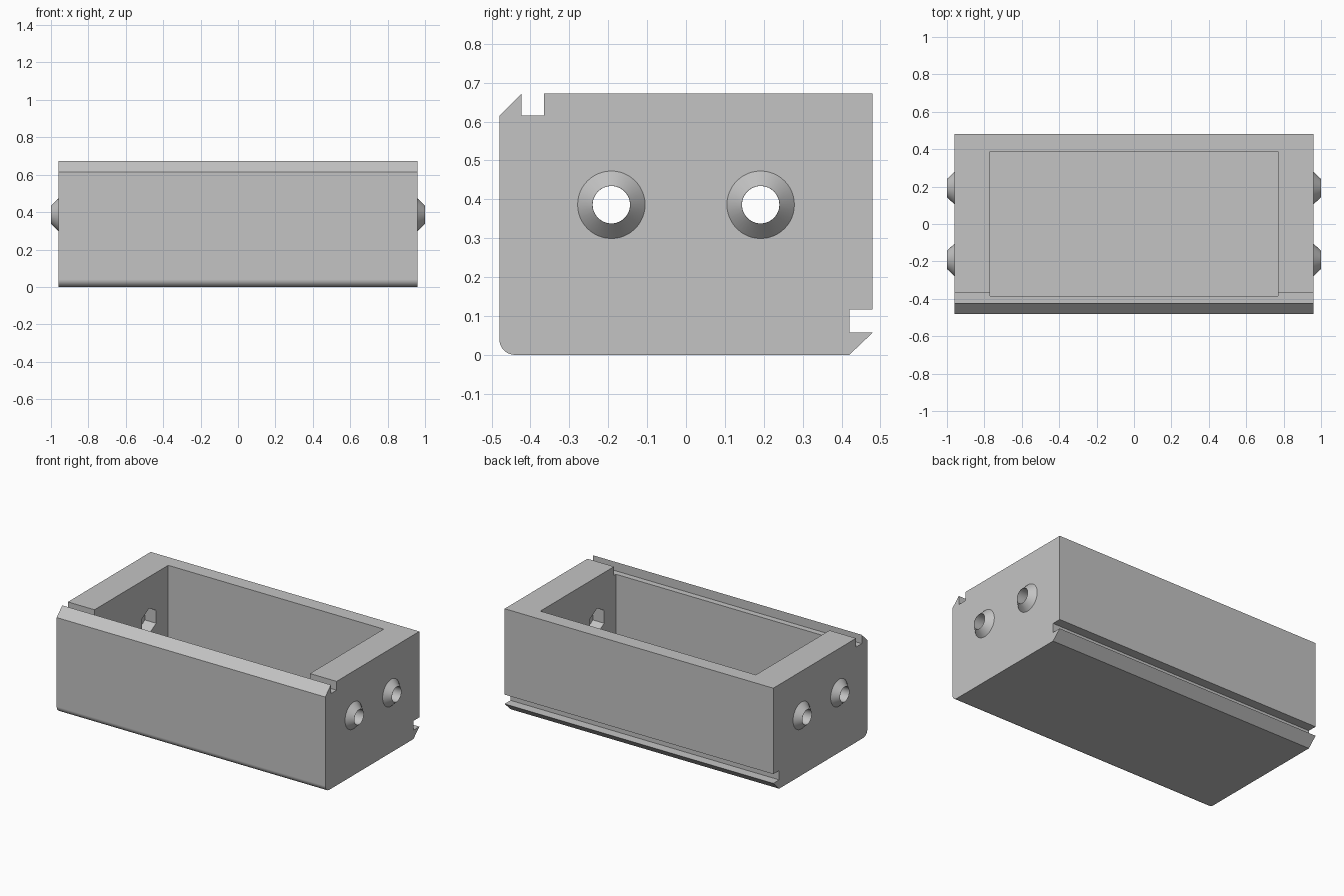
import bpy
import bmesh
from math import cos, sin, pi, radians
from mathutils import Matrix

if "Cube" in bpy.data.objects:
    bpy.data.objects.remove(bpy.data.objects["Cube"], do_unlink=True)

grey = bpy.data.materials.new("plain grey")
grey.use_nodes = True
grey.diffuse_color = (0.55, 0.55, 0.55, 1)
grey.node_tree.nodes["Principled BSDF"].inputs["Base Color"].default_value = (0.55, 0.55, 0.55, 1)

END, HEIGHT, HALF_DEPTH = 0.96, 0.672, 0.48
HOLE_Y, HOLE_Z = 0.192, 0.386


def finish(name, bm):
    bmesh.ops.recalc_face_normals(bm, faces=bm.faces)
    mesh = bpy.data.meshes.new(name)
    bm.to_mesh(mesh)
    bm.free()
    mesh.materials.append(grey)
    obj = bpy.data.objects.new(name, mesh)
    bpy.context.collection.objects.link(obj)
    return obj


def extrude_profile(name, points, half_length):
    bm = bmesh.new()
    face = bm.faces.new([bm.verts.new((-half_length, y, z)) for y, z in points])
    grown = bmesh.ops.extrude_face_region(bm, geom=[face])["geom"]
    moved = [v for v in grown if isinstance(v, bmesh.types.BMVert)]
    bmesh.ops.translate(bm, verts=moved, vec=(2 * half_length, 0, 0))
    return finish(name, bm)


def spindle(name, x0, r0, x1, r1, y, sides, turn=0):
    """Cone or prism lying along x from x0 to x1."""
    bm = bmesh.new()
    bmesh.ops.create_cone(bm, cap_ends=True, segments=sides, radius1=r0, radius2=r1,
                          depth=abs(x1 - x0))
    side = 1 if x1 > x0 else -1
    place = (Matrix.Translation(((x0 + x1) / 2, y, HOLE_Z))
             @ Matrix.Rotation(turn, 4, 'X') @ Matrix.Rotation(side * pi / 2, 4, 'Y'))
    bmesh.ops.transform(bm, matrix=place, verts=bm.verts)
    return finish(name, bm)


def combine(target, other, operation):
    mod = target.modifiers.new(operation.lower(), 'BOOLEAN')
    mod.operation, mod.solver, mod.object = operation, 'EXACT', other
    other.hide_render = True
    bpy.context.view_layer.objects.active = target
    bpy.ops.object.modifier_apply(modifier=mod.name)
    bpy.data.objects.remove(other, do_unlink=True)


# Outer body: rounded lower front edge, hooked rail grooves on two corners
R, STEPS = 0.04, 10
profile = [(-HALF_DEPTH + R - R * cos(a), R - R * sin(a))
           for a in (i * pi / 2 / STEPS for i in range(STEPS + 1))]
profile += [(0.42, 0), (0.48, 0.057), (0.42, 0.057), (0.42, 0.117), (0.48, 0.117),
            (0.48, HEIGHT), (-0.365, HEIGHT), (-0.365, 0.615),
            (-0.423, 0.615), (-0.423, HEIGHT), (-0.48, 0.615)]
box = extrude_profile("hollow_box", profile, END)

# Open cavity
cavity = extrude_profile("cavity_cutter",
                         [(-0.385, 0.096), (0.387, 0.096), (0.387, 0.8), (-0.385, 0.8)], 0.77)
combine(box, cavity, 'DIFFERENCE')

# Conical bosses with through holes and hexagonal pockets inside
for side in (-1, 1):
    for y in (-HOLE_Y, HOLE_Y):
        boss = spindle("boss", side * 0.92, 0.125, side, 0.0485, y, 48)
        combine(box, boss, 'UNION')
        hole = spindle("hole_cutter", side * 0.7, 0.048, side * 1.1, 0.048, y, 48)
        combine(box, hole, 'DIFFERENCE')
        pocket = spindle("pocket_cutter", side * 0.7, 0.083, side * 0.85, 0.083, y, 6)
        # Turn the hexagon so that a corner points straight up
        corner = max(pocket.data.vertices, key=lambda v: v.co.z).co
        if corner.z - HOLE_Z < 0.08:
            about = Matrix.Translation((0, y, HOLE_Z))
            pocket.data.transform(about @ Matrix.Rotation(pi / 6, 4, 'X') @ about.inverted())
        combine(box, pocket, 'DIFFERENCE')

# Smooth round surfaces, crisp edges
for o in bpy.context.selected_objects:
    o.select_set(False)
box.select_set(True)
bpy.context.view_layer.objects.active = box
bpy.ops.object.shade_smooth_by_angle(angle=radians(30))
weighted = box.modifiers.new("weighted_normals", 'WEIGHTED_NORMAL')
weighted.keep_sharp = True
